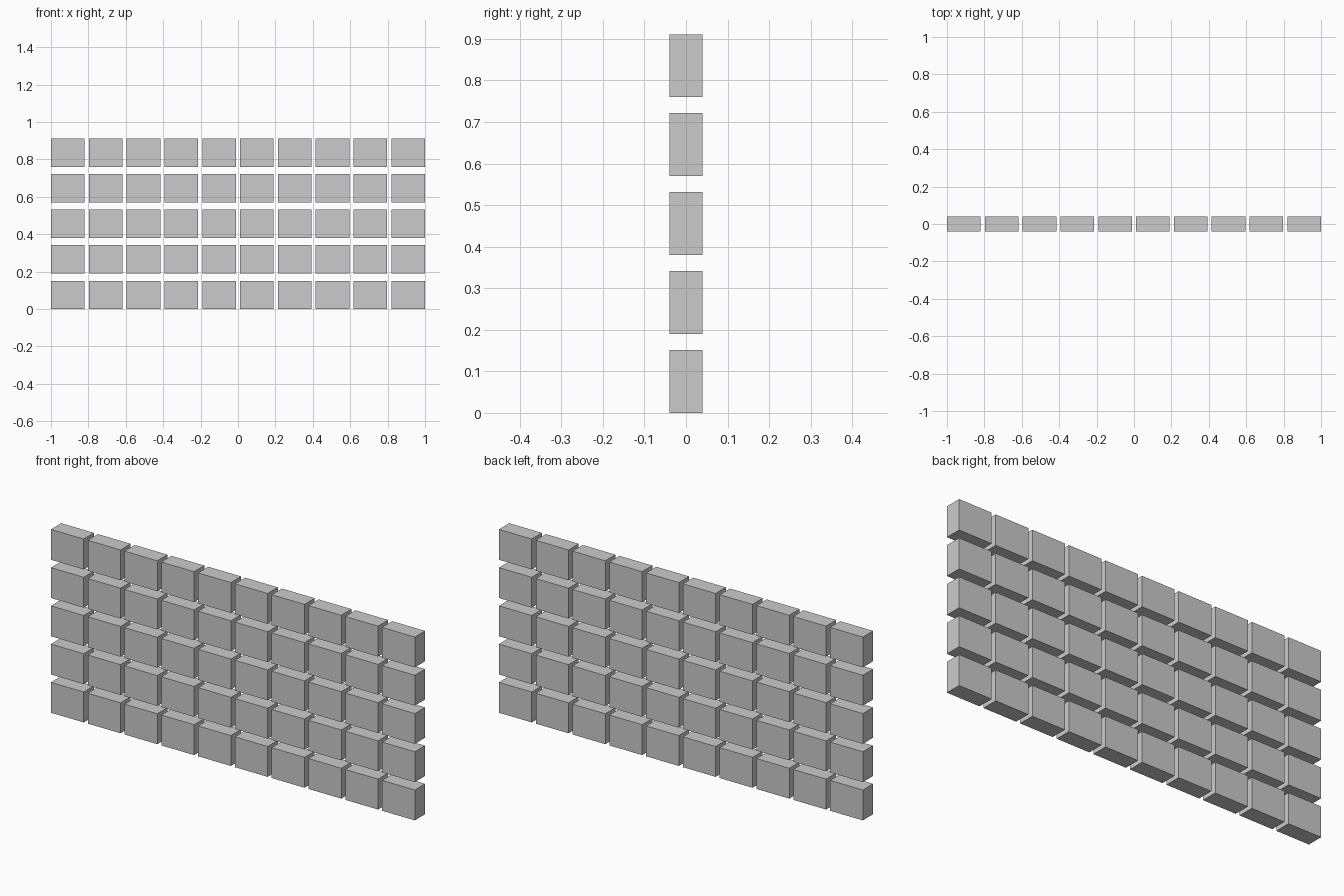
import bpy, bmesh
from mathutils import Matrix, Vector

if "Cube" in bpy.data.objects:
    bpy.data.objects.remove(bpy.data.objects["Cube"])

COLS, ROWS = 10, 5
SIZE = Vector((0.18, 0.08, 0.151))
PITCH_X = (2.0 - SIZE.x) / (COLS - 1)
PITCH_Z = 0.19

# One shared block mesh, resting on its base
mesh = bpy.data.meshes.new("wall_block")
bm = bmesh.new()
bmesh.ops.create_cube(bm, size=1.0, matrix=Matrix.Translation((0, 0, SIZE.z / 2)) @ Matrix.Diagonal((*SIZE, 1)))
bm.to_mesh(mesh)
bm.free()

# Wall of separate blocks in straight rows and columns
for row in range(ROWS):
    for col in range(COLS):
        block = bpy.data.objects.new(f"wall_block_{row + 1}_{col + 1}", mesh)
        block.location = ((col - (COLS - 1) / 2) * PITCH_X, 0, row * PITCH_Z)
        bpy.context.collection.objects.link(block)
